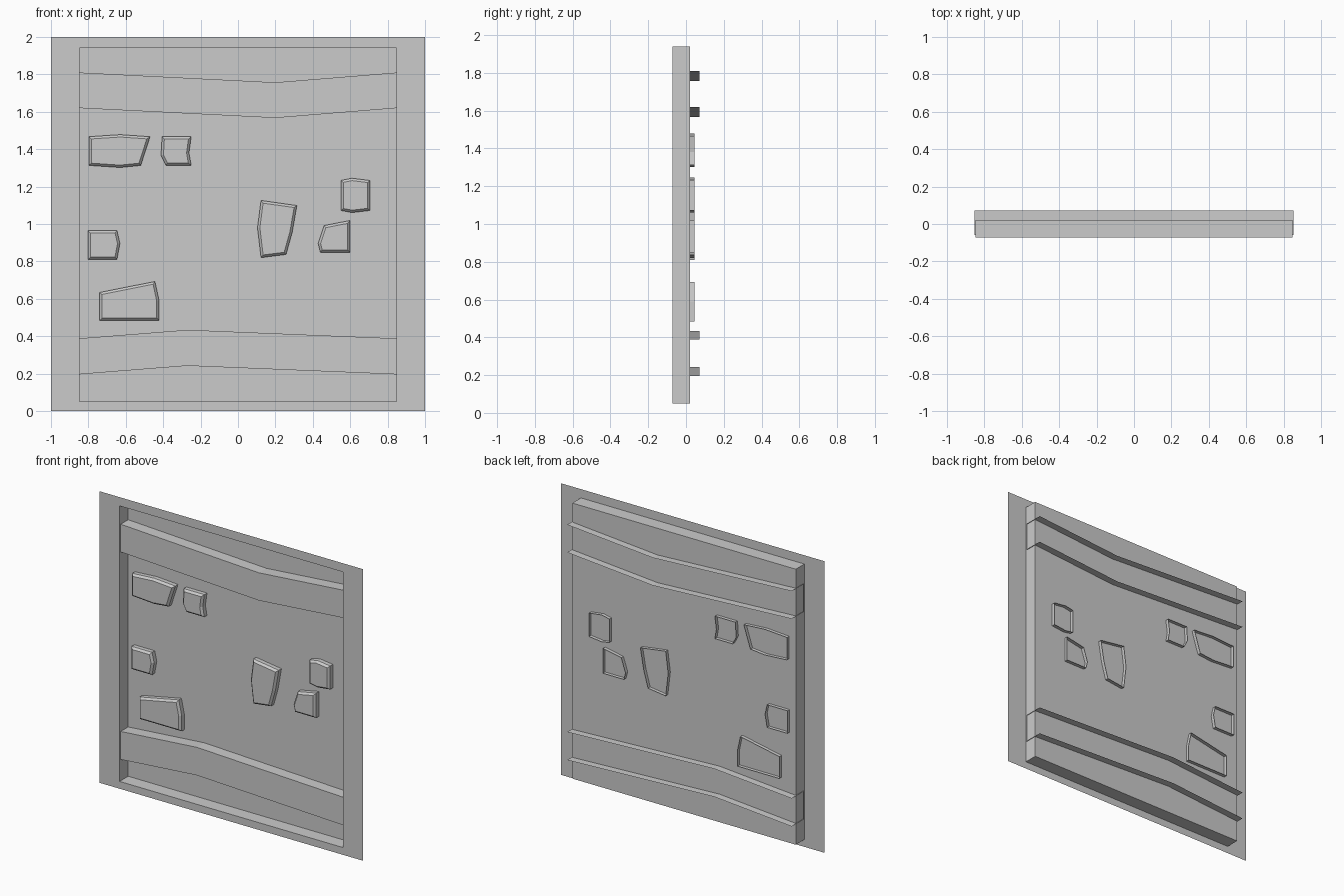
import bpy, bmesh
from mathutils import Vector

if "Cube" in bpy.data.objects:
    bpy.data.objects.remove(bpy.data.objects["Cube"])

FRONT, WALL, BACK = -0.072, 0.021, 0.072   # frame plane, recessed wall, rear edge of bands


def finish(name, bm):
    bmesh.ops.recalc_face_normals(bm, faces=bm.faces)
    # open shells: make the faces look towards the front
    if sum(f.normal.y * f.calc_area() for f in bm.faces) > 0:
        bmesh.ops.reverse_faces(bm, faces=bm.faces)
    me = bpy.data.meshes.new(name)
    bm.to_mesh(me)
    bm.free()
    ob = bpy.data.objects.new(name, me)
    bpy.context.collection.objects.link(ob)
    return ob


def inset_loop(pts, d):
    """Move every edge of a closed x/z outline inwards by d."""
    pts = [Vector(p) for p in pts]
    n, out = len(pts), []
    area = sum(pts[i].x * pts[(i + 1) % n].y - pts[(i + 1) % n].x * pts[i].y for i in range(n))
    s = 1 if area > 0 else -1
    for i in range(n):
        a = (pts[i] - pts[i - 1]).normalized()
        b = (pts[(i + 1) % n] - pts[i]).normalized()
        na, nb = Vector((-a.y, a.x)) * s, Vector((-b.y, b.x)) * s
        out.append(pts[i] + (na + nb) * d / (1 + na.dot(nb)))
    return out


def loft(name, rings, cap=True):
    """Join rings of (outline, y) and cap the last one."""
    bm = bmesh.new()
    loops = [[bm.verts.new((p[0], y, p[1])) for p in pts] for pts, y in rings]
    for A, B in zip(loops, loops[1:]):
        for i in range(len(A)):
            j = (i + 1) % len(A)
            bm.faces.new((A[i], A[j], B[j], B[i]))
    if cap:
        bm.faces.new(loops[-1])
    return finish(name, bm)


def rect(x, z0, z1):
    return [(-x, z0), (x, z0), (x, z1), (-x, z1)]


# Flat frame with a recessed wall panel
hole = rect(0.848, 0.05, 1.94)
loft("wall_panel", [(rect(1, 0, 2), FRONT), (hole, FRONT), (hole, WALL)])


# Bent beams: front face with top and bottom strips running through the wall
def beam(name, edge, height, x=0.852, front=-0.06):
    bm = bmesh.new()
    rows = []
    for px, pz in edge:
        rows.append([bm.verts.new(c) for c in (
            (px, BACK, pz), (px, front, pz), (px, front, pz - height), (px, BACK, pz - height))])
    for A, B in zip(rows, rows[1:]):
        for k in range(3):
            bm.faces.new((A[k], B[k], B[k + 1], A[k + 1]))
    return finish(name, bm)


beam("upper_beam", [(-0.852, 1.81), (0.2, 1.757), (0.852, 1.81)], 0.19)
beam("lower_beam", [(-0.852, 0.388), (-0.27, 0.434), (0.852, 0.388)], 0.192)

# Bevelled stones, open at the back
stones = [
    [(-.797, 1.467), (-.63, 1.478), (-.47, 1.467), (-.52, 1.313), (-.63, 1.302), (-.797, 1.313)],
    [(-.406, 1.467), (-.25, 1.467), (-.262, 1.38), (-.25, 1.313), (-.385, 1.313), (-.412, 1.366)],
    [(.55, 1.233), (.61, 1.245), (.705, 1.233), (.705, 1.072), (.61, 1.061), (.55, 1.072)],
    [(.46, .992), (.599, 1.019), (.599, .848), (.44, .848), (.428, .896)],
    [(.123, 1.126), (.315, 1.099), (.29, .955), (.257, .837), (.123, .82), (.104, .98)],
    [(-.802, .965), (-.647, .965), (-.631, .896), (-.647, .81), (-.802, .81)],
    [(-.74, .634), (-.444, .693), (-.422, .591), (-.422, .484), (-.74, .484)],
]
for i, s in enumerate(stones):
    loft(f"stone_{i + 1}", [(s, 0.045), (s, -0.008), (inset_loop(s, 0.013), -0.022)])
